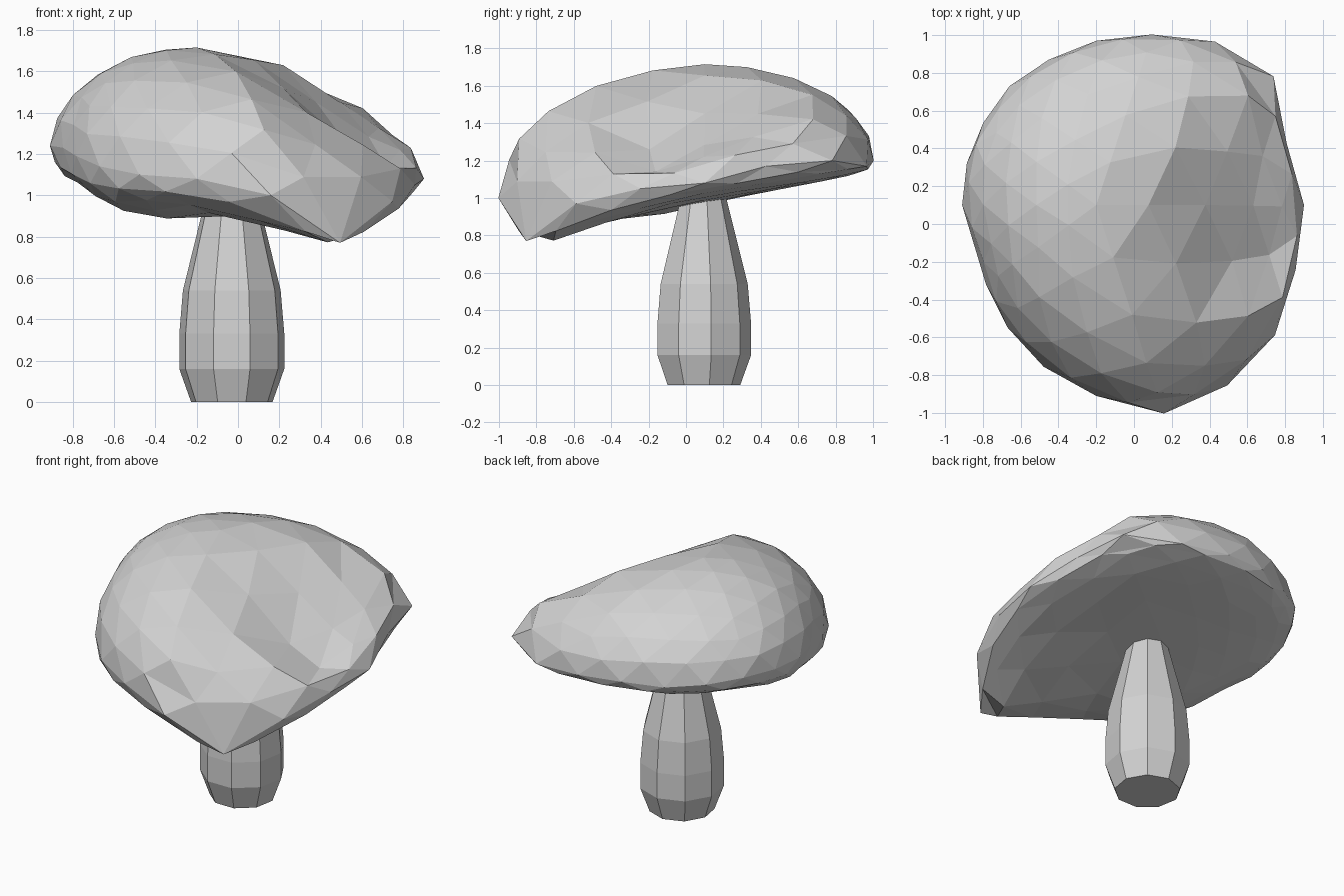
import bpy
import bmesh
import random
from math import atan2, cos, exp, hypot, pi, sin
from mathutils import Vector

random.seed(4)

default_cube = bpy.data.objects.get("Cube")
if default_cube:
    bpy.data.objects.remove(default_cube, do_unlink=True)

# One plain grey for the whole mushroom
grey = bpy.data.materials.new("light grey")
grey.use_nodes = True
grey.diffuse_color = (0.65, 0.65, 0.65, 1)
grey.node_tree.nodes["Principled BSDF"].inputs["Base Color"].default_value = grey.diffuse_color


def add_object(name, bm):
    """Turn a bmesh into a flat shaded object."""
    bmesh.ops.recalc_face_normals(bm, faces=bm.faces)
    mesh = bpy.data.meshes.new(name)
    bm.to_mesh(mesh)
    bm.free()
    mesh.materials.append(grey)
    obj = bpy.data.objects.new(name, mesh)
    bpy.context.scene.collection.objects.link(obj)
    return obj


def lathe(name, centre, profile, sides, turn):
    """Stack rings of (radius, height) and close both ends."""
    bm = bmesh.new()
    rings = []
    for radius, height in profile:
        ring = []
        for i in range(sides):
            angle = turn + 2 * pi * i / sides
            ring.append(bm.verts.new((centre.x + radius * cos(angle),
                                      centre.y + radius * sin(angle), height)))
        rings.append(ring)
    for low, high in zip(rings, rings[1:]):
        for i in range(sides):
            j = (i + 1) % sides
            bm.faces.new((low[i], low[j], high[j], high[i]))
    bm.faces.new(rings[0])
    bm.faces.new(rings[-1])
    return add_object(name, bm)


# Stem: nine-sided, swollen low down and narrowing into the cap
stem_profile = [(0.2, 0), (0.258, 0.16), (0.258, 0.33), (0.24, 0.54),
                (0.145, 0.92), (0.11, 1.06)]
lathe("stem", Vector((-0.03, 0.09, 0)), stem_profile, 9, pi / 2)

# Cap rim: reach from the cap centre and height, at equal angles from +x
centre = Vector((-0.2, 0.1, 1.72))
rim_reach = [1.1, 1.06, 1.16, 1.07, 0.95, 0.87, 0.81, 0.78, 0.74, 0.72,
             0.71, 0.68, 0.72, 0.8, 0.9, 1.01, 1.16, 1.18, 1.17, 1.11]
rim_height = [1.08, 1.17, 1.2, 1.17, 1.2, 1.22, 1.21, 1.23, 1.24, 1.24,
              1.24, 1.23, 1.19, 1.14, 1.1, 1.08, 1, 0.77, 0.97, 1.05]

# Hollows: x, y, depth, spread
top_hollows = [(0.58, -0.12, 0.29, 0.16), (0.58, 0.5, 0.08, 0.08)]
floor_hollows = [(-0.5, -0.3, 0.08, 0.15)]


def around(values, angle):
    """Read a list spread evenly around a circle."""
    place = (angle / (2 * pi)) % 1 * len(values)
    i = int(place) % len(values)
    part = place - int(place)
    return values[i] * (1 - part) + values[(i + 1) % len(values)] * part


def sink(hollows, x, y):
    """Total depth of soft round hollows at a place."""
    return sum(depth * exp(-((x - cx) ** 2 + (y - cy) ** 2) / spread)
               for cx, cy, depth, spread in hollows)


def underside(x, y):
    """Sloping floor of the cap, lowest at the front left."""
    droop = max(0, -y) * (0.05 + 0.3 * max(x, -0.15))
    return 0.97 + 0.12 * y - droop - sink(floor_hollows, x, y)


def shape_cap(co):
    """Move a point of the unit sphere onto the cap."""
    angle = atan2(co.y, co.x)
    reach = around(rim_reach, angle) * min(1, hypot(co.x, co.y))
    rim = around(rim_height, angle)
    x = centre.x + reach * cos(angle)
    y = centre.y + reach * sin(angle)
    rise = abs(co.z)
    if co.z >= 0:
        z = rim + (centre.z - rim) * rise - sink(top_hollows, x, y) * min(1, rise * 2)
    else:
        z = rim + (underside(x, y) - rim) * rise ** 0.8
    wobble = 0.015 * min(1, rise * 3) * (1 - rise)
    shift = Vector([random.uniform(-wobble, wobble) for _ in range(3)])
    return Vector((x, y, z)) + shift


# Cap: faceted sphere pulled to the lopsided rim, with a drooping front lip
cap_mesh = bmesh.new()
bmesh.ops.create_icosphere(cap_mesh, subdivisions=3, radius=1)
for vert in cap_mesh.verts:
    vert.co = shape_cap(vert.co)
add_object("cap", cap_mesh)
